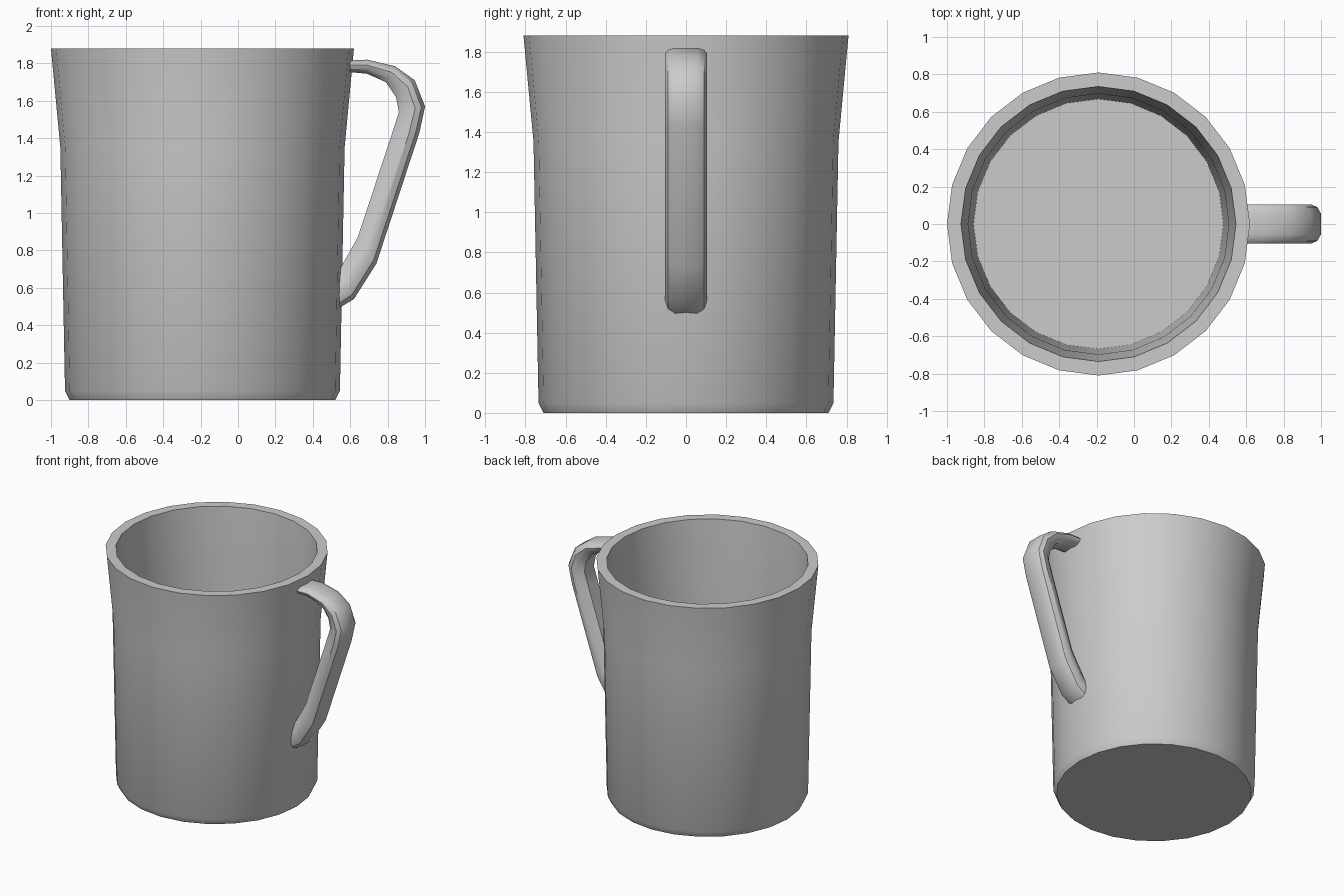
import bpy
import bmesh
import math
from mathutils import Vector

if "Cube" in bpy.data.objects:
    bpy.data.objects.remove(bpy.data.objects["Cube"], do_unlink=True)

# Single grey glaze
glaze = bpy.data.materials.new("grey_glaze")
glaze.use_nodes = True
grey = (0.6, 0.6, 0.6, 1)
glaze.diffuse_color = grey
glaze.node_tree.nodes["Principled BSDF"].inputs["Base Color"].default_value = grey


def skin_rings(name, rings, angle):
    """Bridge closed rings of points and cap both ends."""
    bm = bmesh.new()
    loops = [[bm.verts.new(p) for p in ring] for ring in rings]
    count = len(loops[0])
    for a, b in zip(loops, loops[1:]):
        for i in range(count):
            j = (i + 1) % count
            bm.faces.new((a[i], a[j], b[j], b[i]))
    bm.faces.new(loops[0][::-1])
    bm.faces.new(loops[-1])
    bmesh.ops.recalc_face_normals(bm, faces=bm.faces)
    mesh = bpy.data.meshes.new(name)
    bm.to_mesh(mesh)
    bm.free()
    mesh.materials.append(glaze)
    obj = bpy.data.objects.new(name, mesh)
    bpy.context.collection.objects.link(obj)
    bpy.ops.object.select_all(action="DESELECT")
    obj.select_set(True)
    bpy.context.view_layer.objects.active = obj
    bpy.ops.object.shade_smooth_by_angle(angle=math.radians(angle))
    return obj


# Cup: outer wall up, over the rim, then down the inside to the floor
SIDES = 24
CENTRE_X = -0.19
profile = [(0.71, 0), (0.735, 0.05), (0.76, 1.35), (0.81, 1.88),
           (0.735, 1.88), (0.697, 1.35), (0.668, 0.08)]
turns = [math.tau * i / SIDES for i in range(SIDES)]
skin_rings("cup", [[(CENTRE_X + r * math.cos(t), r * math.sin(t), z) for t in turns]
                   for r, z in profile], 40)

# Handle: outer and inner edge of each station along its curve
stations = [((0.58, 1.815), (0.58, 1.755)),
            ((0.69, 1.82), (0.69, 1.745)),
            ((0.84, 1.785), (0.79, 1.70)),
            ((0.945, 1.71), (0.845, 1.62)),
            ((1.0, 1.57), (0.86, 1.54)),
            ((0.97, 1.43), (0.825, 1.43)),
            ((0.74, 0.73), (0.64, 0.87)),
            ((0.62, 0.54), (0.55, 0.71)),
            ((0.52, 0.48), (0.50, 0.64))]

# Rounded cross-section: depth from outer to inner edge, and half width
half = [(0, 0.055), (0.14, 0.09), (0.38, 0.105), (0.7, 0.095), (1, 0.06)]
section = half + [(d, -w) for d, w in reversed(half)]
rings = []
for outer, inner in stations:
    ring = []
    for depth, y in section:
        p = Vector(outer).lerp(Vector(inner), depth)
        ring.append((p.x, y, p.y))
    rings.append(ring)
skin_rings("handle", rings, 35)
